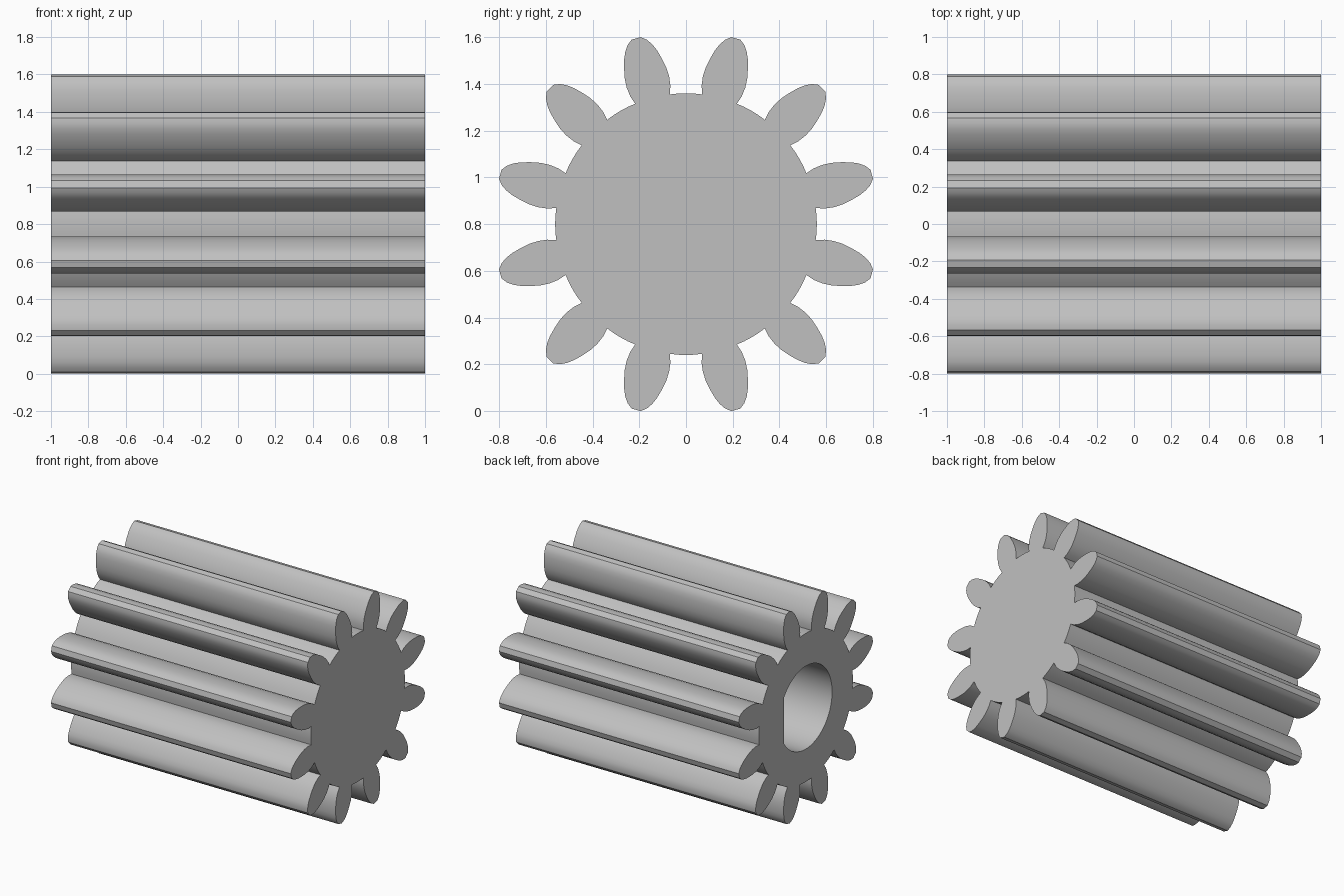
import bpy, bmesh
from math import sin, cos, acos, atan2, radians, tau

cube = bpy.data.objects.get("Cube")
if cube:
    bpy.data.objects.remove(cube, do_unlink=True)

TEETH = 12
HALF_LENGTH = 1.0
CENTRE_Z = 0.8
ROOT_RADIUS = 0.56
BORE_RADIUS, BORE_FLAT, BORE_DEPTH = 0.313, 0.263, 1.6

# Half of one tooth: (distance from axis, half width), root to tip
FLANK = [(.554, .077), (.59, .089), (.63, .094), (.67, .092), (.71, .084),
         (.75, .073), (.78, .06), (.805, .043), (.823, .02)]


def gear_outline():
    """Closed (y, z) outline of the teeth and the root arcs between them."""
    points = []
    tooth = [(r, -t) for r, t in FLANK] + [(r, t) for r, t in reversed(FLANK)]
    root_angle = atan2(FLANK[0][1], FLANK[0][0])
    pitch = tau / TEETH
    for k in range(TEETH):
        a = (k + 0.5) * pitch
        points += [(r * cos(a) - t * sin(a), r * sin(a) + t * cos(a)) for r, t in tooth]
        gap = pitch - 2 * root_angle
        for i in range(1, 4):
            b = a + root_angle + gap * i / 4
            points.append((ROOT_RADIUS * cos(b), ROOT_RADIUS * sin(b)))
    return points


def bore_outline(steps=48):
    """D-shaped (y, z) outline, with the flat on the +y side."""
    a = acos(BORE_FLAT / BORE_RADIUS)
    angles = [a + (tau - 2 * a) * i / steps for i in range(steps + 1)]
    return [(BORE_RADIUS * cos(b), BORE_RADIUS * sin(b)) for b in angles]


def add_loop(bm, outline, x):
    verts = [bm.verts.new((x, y, z + CENTRE_Z)) for y, z in outline]
    edges = [bm.edges.new((v, verts[i - 1])) for i, v in enumerate(verts)]
    return verts, edges


def bridge(bm, first, second):
    for i in range(len(first)):
        bm.faces.new((first[i - 1], first[i], second[i], second[i - 1]))


# Toothed body with a blind bore in one end
bm = bmesh.new()
open_v, open_e = add_loop(bm, gear_outline(), -HALF_LENGTH)
closed_v, closed_e = add_loop(bm, gear_outline(), HALF_LENGTH)
mouth_v, mouth_e = add_loop(bm, bore_outline(), -HALF_LENGTH)
floor_v, floor_e = add_loop(bm, bore_outline(), -HALF_LENGTH + BORE_DEPTH)
for edges in (open_e + mouth_e, closed_e, floor_e):
    bmesh.ops.triangle_fill(bm, edges=edges, use_beauty=True, normal=(1, 0, 0))
bridge(bm, open_v, closed_v)
bridge(bm, mouth_v, floor_v)
bmesh.ops.recalc_face_normals(bm, faces=bm.faces)
mesh = bpy.data.meshes.new("pinion_gear")
bm.to_mesh(mesh)
bm.free()
gear = bpy.data.objects.new("pinion_gear", mesh)
bpy.context.collection.objects.link(gear)

# Plain grey
grey = bpy.data.materials.new("light_grey")
grey.use_nodes = True
colour = (0.53, 0.53, 0.53, 1)
grey.diffuse_color = colour
for node in grey.node_tree.nodes:
    if node.type == 'BSDF_PRINCIPLED':
        node.inputs["Base Color"].default_value = colour
mesh.materials.append(grey)

# Smooth flanks, crisp tips and roots
for obj in bpy.context.selected_objects:
    obj.select_set(False)
gear.select_set(True)
bpy.context.view_layer.objects.active = gear
bpy.ops.object.shade_smooth_by_angle(angle=radians(25))
